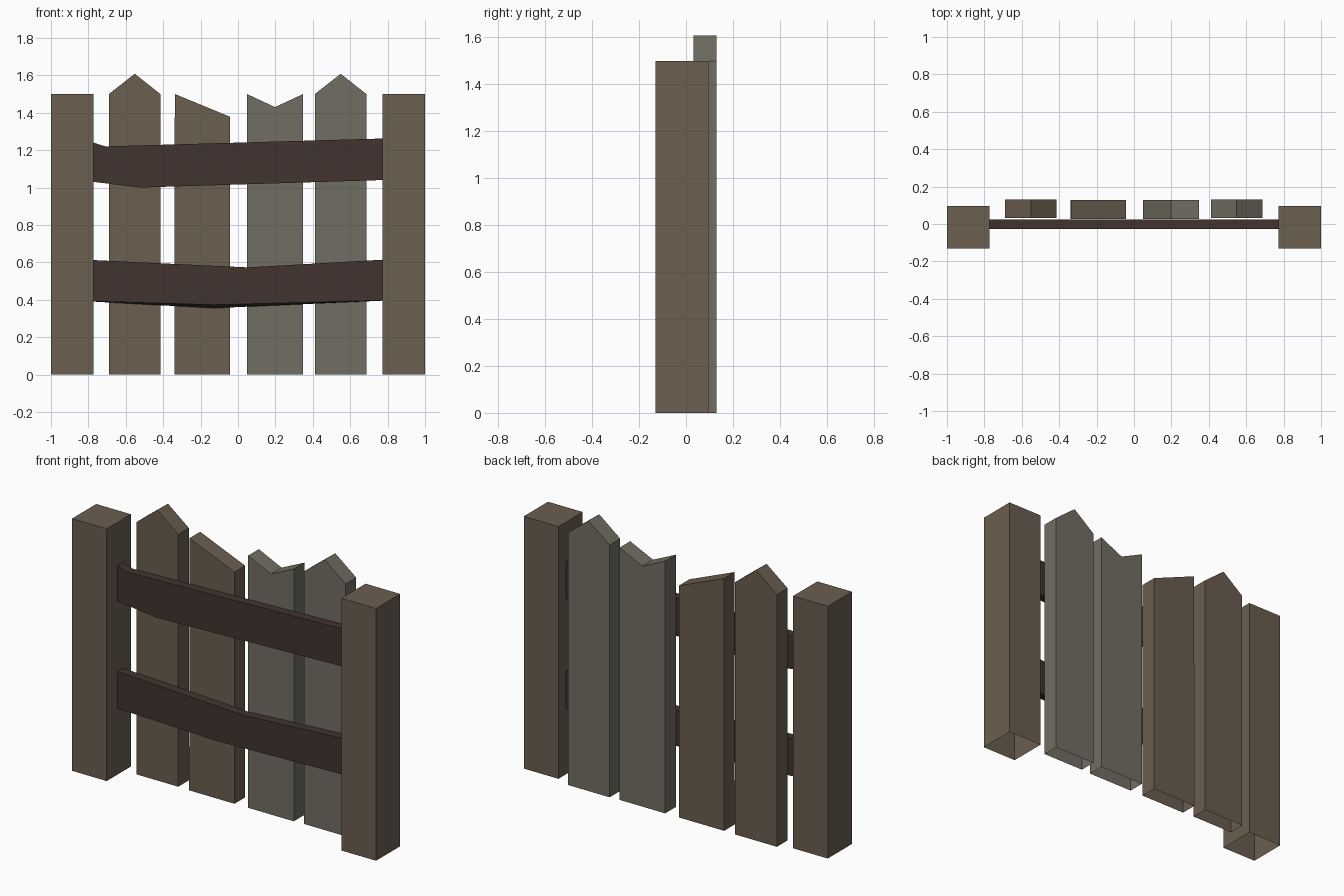
import bpy, bmesh

if "Cube" in bpy.data.objects:
    bpy.data.objects.remove(bpy.data.objects["Cube"])


def material(name, rgb):
    m = bpy.data.materials.new(name)
    m.diffuse_color = (*rgb, 1)
    m.use_nodes = True
    m.node_tree.nodes["Principled BSDF"].inputs["Base Color"].default_value = m.diffuse_color
    return m


BROWN = material("brown_wood", (0.145, 0.112, 0.08))
GREY = material("weathered_wood", (0.165, 0.155, 0.122))
DARK = material("dark_wood", (0.053, 0.034, 0.028))


def extrude_outline(name, front, y0, y1, mat, back=None, open_bottom=False):
    """Solid from an (x, z) outline seen from the front, counter-clockwise."""
    bm = bmesh.new()
    f = [bm.verts.new((x, y0, z)) for x, z in front]
    b = [bm.verts.new((x, y1, z)) for x, z in (back or front)]
    bm.faces.new(f)
    bm.faces.new(b[::-1])
    n = len(f)
    for i in range(n):
        if open_bottom and i == 0:
            continue  # first outline edge is the ground edge
        j = (i + 1) % n
        bm.faces.new((f[j], f[i], b[i], b[j]))
    mesh = bpy.data.meshes.new(name)
    bm.to_mesh(mesh)
    bm.free()
    mesh.materials.append(mat)
    ob = bpy.data.objects.new(name, mesh)
    bpy.context.collection.objects.link(ob)
    return ob


# Square end posts, open underneath
for name, x0, x1 in (("left_post", -1, -0.772), ("right_post", 0.772, 1)):
    extrude_outline(name, [(x0, 0), (x1, 0), (x1, 1.5), (x0, 1.5)],
                    -0.131, 0.096, BROWN, open_bottom=True)

# Upright planks: side edges, then the cut top from right to left
planks = [
    ("outer_left_plank", -0.69, -0.415, [(-0.415, 1.5), (-0.552, 1.608), (-0.69, 1.5)], 0.031, BROWN),
    ("inner_left_plank", -0.34, -0.042, [(-0.042, 1.378), (-0.338, 1.5)], 0.027, BROWN),
    ("inner_right_plank", 0.048, 0.348, [(0.348, 1.5), (0.198, 1.43), (0.048, 1.5)], 0.027, GREY),
    ("outer_right_plank", 0.411, 0.686, [(0.686, 1.5), (0.549, 1.608), (0.411, 1.5)], 0.031, GREY),
]
for name, x0, x1, top, y, mat in planks:
    extrude_outline(name, [(x0, 0), (x1, 0)] + top, y, y + 0.1, mat, open_bottom=True)

# Crooked cross rails between the posts
extrude_outline("upper_rail",
                [(-0.772, 1.03), (-0.52, 1.0), (0.772, 1.04),
                 (0.772, 1.262), (-0.71, 1.22), (-0.772, 1.24)], -0.028, 0.025, DARK)
extrude_outline("lower_rail",
                [(-0.772, 0.392), (-0.13, 0.373), (0.772, 0.397),
                 (0.772, 0.614), (0.05, 0.573), (-0.772, 0.612)], -0.028, 0.025, DARK,
                back=[(-0.772, 0.39), (-0.13, 0.355), (0.772, 0.395),
                      (0.772, 0.614), (0.05, 0.573), (-0.772, 0.612)])
